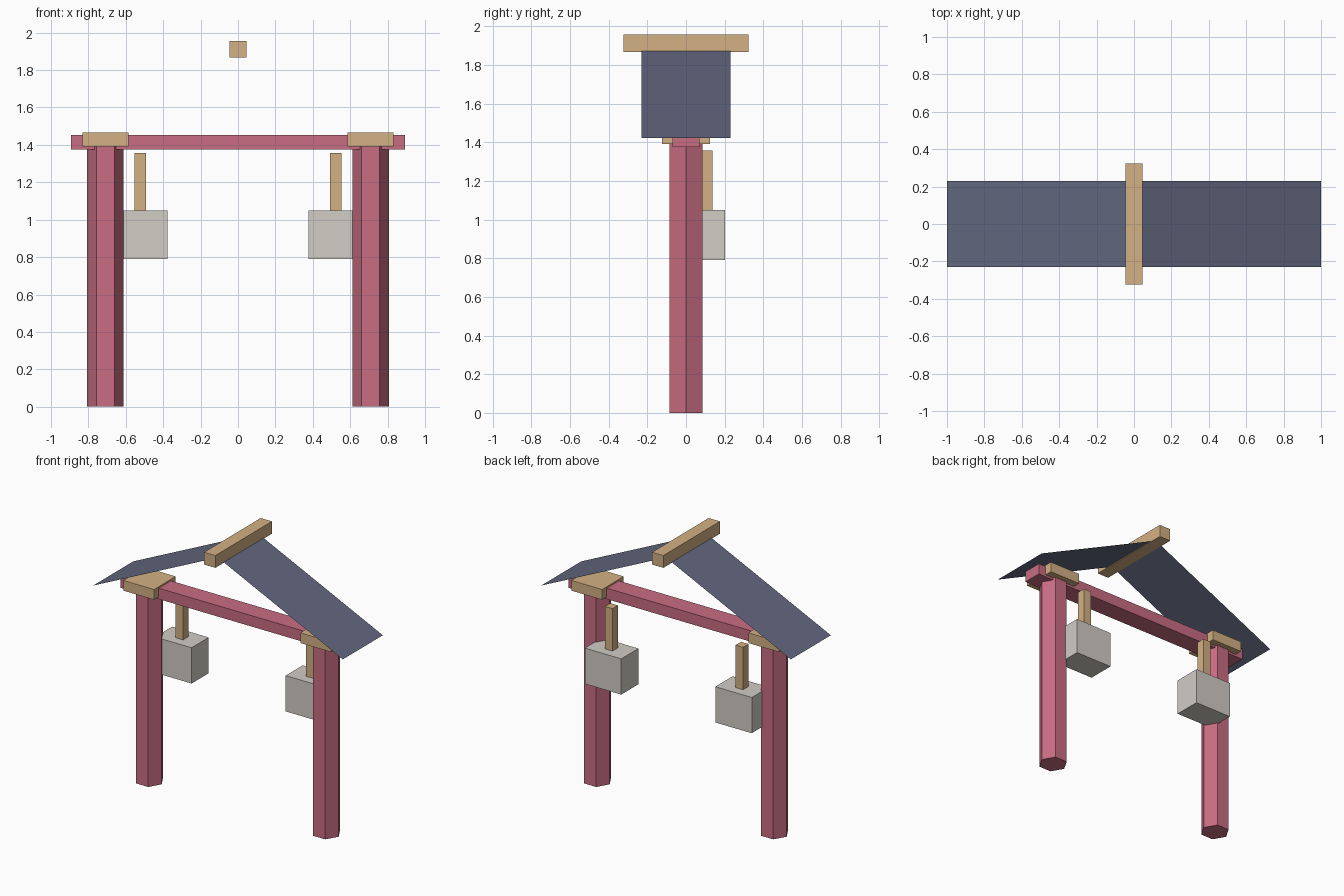
import bpy, bmesh, math

if "Cube" in bpy.data.objects:
    bpy.data.objects.remove(bpy.data.objects["Cube"])


def material(name, rgb):
    lin = [((c / 255 + 0.055) / 1.055) ** 2.4 for c in rgb]
    m = bpy.data.materials.new(name)
    m.diffuse_color = (*lin, 1)
    m.use_nodes = True
    m.node_tree.nodes["Principled BSDF"].inputs["Base Color"].default_value = m.diffuse_color
    return m


RED = material("red_paint", (200, 109, 130))
TAN = material("tan_wood", (211, 177, 131))
GREY = material("grey_paper", (209, 205, 198))
SLATE = material("slate_roof", (98, 103, 126))


def finish(name, bm, mat):
    me = bpy.data.meshes.new(name)
    bm.to_mesh(me)
    bm.free()
    me.materials.append(mat)
    ob = bpy.data.objects.new(name, me)
    bpy.context.collection.objects.link(ob)
    return ob


def box(name, lo, hi, mat):
    bm = bmesh.new()
    bmesh.ops.create_cube(bm, size=1)
    for v in bm.verts:
        v.co = [(a + b) / 2 + c * (b - a) for a, b, c in zip(lo, hi, v.co)]
    return finish(name, bm, mat)


def hex_post(name, x, r, h):
    # six-sided column with a corner pointing along x
    bm = bmesh.new()
    ring = [bm.verts.new((x + r * math.cos(i * math.pi / 3),
                          r * math.sin(i * math.pi / 3), 0)) for i in range(6)]
    face = bm.faces.new(ring)
    ext = bmesh.ops.extrude_face_region(bm, geom=[face])
    for v in ext["geom"]:
        if isinstance(v, bmesh.types.BMVert):
            v.co.z = h
    bmesh.ops.recalc_face_normals(bm, faces=bm.faces[:])
    return finish(name, bm, RED)


# posts, caps and hanging lanterns on both sides
for side, s in (("left", -1), ("right", 1)):
    px, lx = s * 0.709, s * 0.523
    hex_post(side + "_post", px, 0.0975, 1.40)
    box(side + "_cap", (px - 0.123, -0.124, 1.391), (px + 0.123, 0.124, 1.465), TAN)
    box(side + "_lantern", (lx - 0.146, 0.007, 0.79), (lx + 0.146, 0.203, 1.049), GREY)
    box(side + "_lantern_hanger", (lx - 0.03, 0.075, 1.049), (lx + 0.03, 0.137, 1.356), TAN)

# cross beam and ridge beam
box("cross_beam", (-0.892, -0.07, 1.375), (0.892, 0.07, 1.454), RED)
box("ridge_beam", (-0.045, -0.324, 1.867), (0.045, 0.324, 1.956), TAN)

# thin sheet roof, two slopes meeting inside the ridge beam
bm = bmesh.new()
rows = [[bm.verts.new((x, y, z)) for y in (-0.229, 0.229)]
        for x, z in ((-1, 1.423), (0, 1.893), (1, 1.423))]
for a, b in zip(rows, rows[1:]):
    bm.faces.new((a[0], b[0], b[1], a[1]))
finish("roof", bm, SLATE)
